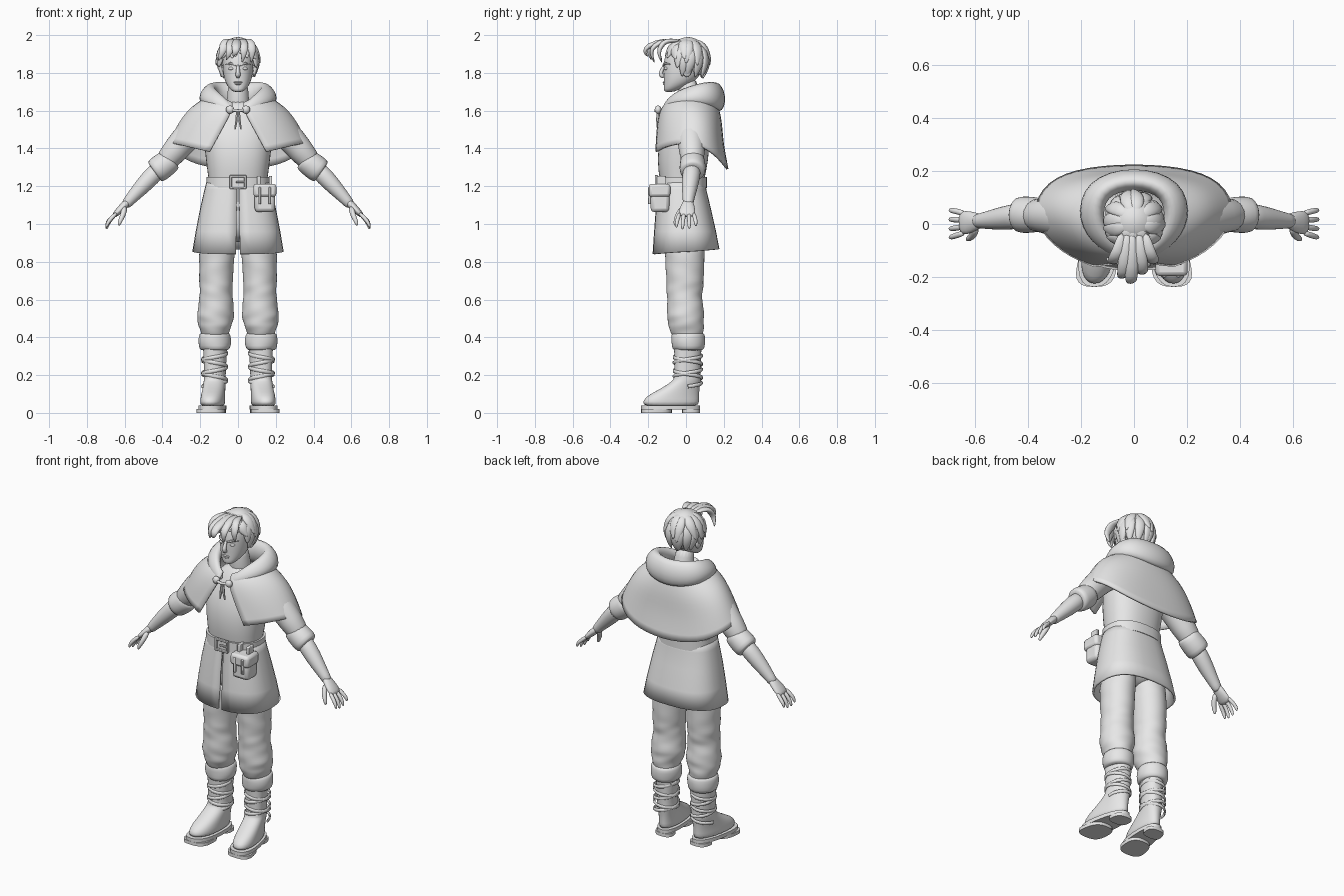
import bpy, bmesh, random
from math import sin, cos, pi, radians, copysign
from mathutils import Vector

random.seed(4)
if "Cube" in bpy.data.objects:
    bpy.data.objects.remove(bpy.data.objects["Cube"], do_unlink=True)

GREY = (0.8, 0.8, 0.8, 1)
mat = bpy.data.materials.new("plain_grey")
mat.use_nodes = True
mat.diffuse_color = GREY
next(n for n in mat.node_tree.nodes if n.type == 'BSDF_PRINCIPLED').inputs["Base Color"].default_value = GREY


def finish(name, bm, mirror=False, sub=0, thick=0, bevel=0, angle=50):
    """Turn a bmesh into a shaded object with its modifiers."""
    bmesh.ops.recalc_face_normals(bm, faces=bm.faces)
    me = bpy.data.meshes.new(name)
    bm.to_mesh(me)
    bm.free()
    me.materials.append(mat)
    ob = bpy.data.objects.new(name, me)
    bpy.context.collection.objects.link(ob)
    if sub:
        me.polygons.foreach_set("use_smooth", [True] * len(me.polygons))
    else:
        bpy.ops.object.select_all(action='DESELECT')
        bpy.context.view_layer.objects.active = ob
        ob.select_set(True)
        bpy.ops.object.shade_smooth_by_angle(angle=radians(angle))
    if mirror:
        ob.modifiers.new("mirror", 'MIRROR')
    if bevel:
        b = ob.modifiers.new("bevel", 'BEVEL')
        b.width, b.segments = bevel, 2
    if sub:
        s = ob.modifiers.new("smooth", 'SUBSURF')
        s.levels = s.render_levels = sub
        s.boundary_smooth = 'PRESERVE_CORNERS'
    if thick:
        s = ob.modifiers.new("thickness", 'SOLIDIFY')
        s.thickness, s.offset = thick, 0
    return ob


def loft(name, strips, closed=True, caps=(True, True), **kw):
    """Skin one or more strips, each a list of rings of points."""
    bm = bmesh.new()
    for rings in strips:
        rows = [[bm.verts.new(p) for p in ring] for ring in rings]
        n = len(rows[0])
        for a, b in zip(rows, rows[1:]):
            for i in range(n if closed else n - 1):
                j = (i + 1) % n
                bm.faces.new((a[i], a[j], b[j], b[i]))
        if closed and caps[0]:
            bm.faces.new(rows[0])
        if closed and caps[1]:
            bm.faces.new(rows[-1])
    return finish(name, bm, **kw)


def oval(x, y, z, rx, ry, n=20, p=2, wrinkle=0):
    """Level ring, squarer as p grows."""
    ring = []
    for i in range(n):
        a = 2 * pi * i / n
        c, s = cos(a), sin(a)
        k = 1 + wrinkle * (sin(2 * a + 55 * z) + sin(3 * a - 90 * z))
        ring.append((x + k * rx * copysign(abs(c) ** (2 / p), c),
                     y + k * ry * copysign(abs(s) ** (2 / p), s), z))
    return ring


def refine(rows, k):
    """Insert k - 1 blended rows between neighbours."""
    out = [[u + (v - u) * i / k for u, v in zip(a, b)]
           for a, b in zip(rows, rows[1:]) for i in range(k)]
    return out + [rows[-1]]


def tube(path, sizes, n=10, ref=(0, 1, 0)):
    """Rings along a path; sizes are (half width along ref, half depth)."""
    pts = [Vector(p) for p in path]
    rings = []
    for i, p in enumerate(pts):
        t = (pts[min(i + 1, len(pts) - 1)] - pts[max(i - 1, 0)]).normalized()
        u = Vector(ref)
        u = (u - t * u.dot(t)).normalized()
        v = t.cross(u)
        w, d = sizes[i] if isinstance(sizes[i], tuple) else (sizes[i], sizes[i])
        rings.append([p + u * w * cos(2 * pi * k / n) + v * d * sin(2 * pi * k / n) for k in range(n)])
    return rings


def boxes(name, items, **kw):
    bm = bmesh.new()
    for centre, size in items:
        for v in bmesh.ops.create_cube(bm, size=1)["verts"]:
            v.co = Vector(centre) + v.co * Vector(size)
    return finish(name, bm, **kw)


def balls(name, items, **kw):
    bm = bmesh.new()
    for centre, radii in items:
        for v in bmesh.ops.create_uvsphere(bm, u_segments=16, v_segments=10, radius=1)["verts"]:
            v.co = Vector(centre) + v.co * Vector(radii)
    return finish(name, bm, **kw)


# Trousers, loose and creased
legs = refine([(.1, -.005, .95, .095, .1), (.112, -.007, .85, .095, .107), (.116, -.005, .7, .09, .1),
               (.116, -.008, .62, .088, .094), (.118, -.002, .52, .1, .099),
               (.122, 0, .46, .088, .096), (.122, .01, .4, .068, .078)], 4)
loft("trousers", [[oval(*r, wrinkle=.018) for r in legs]], mirror=True, sub=1)

# Boots: shaft flowing into a foot that turns outward
def foot_ring(front, back, z, rx, p=2.2):
    ring = oval(.122, (front + back) / 2, z, rx, (back - front) / 2, n=24, p=p)
    return [(.122 + (x - .122) * (1 - (y + .08) * .9) - y * .12, y, z) for x, y, z in ring]

shaft = refine([(-.07, .078, .17, .063), (-.062, .077, .2, .061), (-.062, .08, .3, .066), (-.066, .085, .38, .07)], 3)
foot = [(-.228, .068, .03, .062), (-.23, .07, .06, .063), (-.21, .07, .09, .062), (-.13, .072, .13, .061)]
loft("boots", [[foot_ring(*r) for r in foot + shaft]], mirror=True, sub=1)
loft("boot_soles", [[foot_ring(-.238, .075, z, .07, 2.5) for z in (.018, .04)],
                    [foot_ring(-.238, -.075, z, .07, 2.8) for z in (0, .02)],
                    [foot_ring(-.02, .075, z, .062, 2.8) for z in (0, .02)]], mirror=True)
cuff = [(.33, .066), (.335, .082), (.375, .088), (.41, .086), (.425, .078), (.418, .062)]
loft("boot_cuffs", [[oval(.123, .012, z, r, r + .004, wrinkle=.02) for z, r in cuff]], mirror=True, sub=1)

# Boot laces wound in both directions
def lace(turn, phase):
    path = []
    for i in range(41):
        a, z = turn * (phase + i / 40 * 5 * pi), .14 + .18 * i / 40
        path.append((.124 + .066 * cos(a), .01 + .075 * sin(a), z))
    return tube(path, [(.01, .006)] * len(path), n=6, ref=(0, 0, 1))

loft("boot_laces", [lace(1, 0), lace(-1, .6)], mirror=True)

# Torso and tunic skirt with a front slit
torso = [(.9, -.01, .16, .095), (1.05, -.02, .155, .1), (1.2, -.022, .15, .11), (1.28, -.02, .165, .13),
         (1.4, -.013, .178, .14), (1.5, 0, .19, .125), (1.6, .02, .13, .095), (1.66, .02, .06, .06)]
loft("tunic_body", [[oval(0, y, z, rx, ry, p=2.3) for z, y, rx, ry in torso]], sub=1)

def skirt_ring(z, y, rx, ry, gap):
    ring = []
    for i in range(33):
        a = -pi / 2 + gap + (2 * pi - 2 * gap) * i / 32
        c, s = cos(a), sin(a)
        ring.append((rx * copysign(abs(c) ** .8, c), y + ry * copysign(abs(s) ** .8, s),
                     z + (.013 * s if z < .9 else 0)))
    return ring

skirt = [(1.235, -.02, .158, .117, .01), (1.18, -.02, .172, .122, .012), (1.08, -.014, .195, .14, .015),
         (.96, -.005, .218, .158, .018), (.853, 0, .236, .171, .022)]
loft("tunic_skirt", [[skirt_ring(*r) for r in skirt]], closed=False, thick=.012)

# Belt, buckle and pouch
band = [(1.19, .155), (1.19, .168), (1.25, .168), (1.25, .155)]
loft("belt", [[oval(0, -.02, z, r, r - .037, n=32, p=2.4) for z, r in band]], caps=(False, False))
boxes("buckle", [((s * .038, -.157, 1.222), (.012, .016, .075)) for s in (-1, 1)]
      + [((0, -.157, 1.222 + s * .031), (.076, .016, .012)) for s in (-1, 1)]
      + [((.012, -.16, 1.222), (.045, .01, .01))], bevel=.003)
boxes("pouch", [((.142, -.137, 1.125), (.108, .1, .125))], bevel=.02)
boxes("pouch_flap", [((.142, -.14, 1.178), (.122, .114, .07))], bevel=.016)
boxes("pouch_straps", [((x, -.195, 1.15), (.014, .014, .09)) for x in (.115, .168)]
      + [((x, -.13, 1.225), (.018, .05, .06)) for x in (.11, .172)], bevel=.004)

# Arms: sleeve, rolled cuff, forearm
loft("sleeves", [tube([(.15, .02, 1.55), (.25, .025, 1.49), (.33, .032, 1.39), (.41, .035, 1.3)],
                      [.075, .08, .072, .058], n=14)], mirror=True, sub=1)
loft("sleeve_cuffs", [tube([(.35, .035, 1.345), (.353, .035, 1.342), (.4, .035, 1.306), (.44, .035, 1.276), (.443, .035, 1.274)],
                           [.054, .066, .071, .07, .05], n=16)], mirror=True, sub=1)
loft("forearms", [tube([(.4, .035, 1.31), (.46, .027, 1.25), (.52, .018, 1.185), (.58, .012, 1.12), (.6, .01, 1.095)],
                       [.048, .05, .042, .029, .028], n=14)], mirror=True, sub=1)

# Hands with four fingers and a thumb
fingers = [tube([(.64, y, 1.06), (.672, y * 1.25 - .002, 1.03), (.692, y * 1.4 - .004, 1 - drop), (.697, y * 1.4 - .004, .975 - drop)],
                [.012, .012, .011, .006], n=8) for y, drop in ((.04, -.012), (.015, .003), (-.01, .005), (-.033, -.005))]
thumb = tube([(.598, -.01, 1.095), (.607, -.042, 1.05), (.625, -.056, 1.015), (.632, -.058, .99)],
             [.018, .016, .013, .007], n=8, ref=(1, 0, 0))
palm = tube([(.575, .012, 1.125), (.6, .01, 1.1), (.63, .005, 1.07), (.662, .004, 1.038)],
            [(.026, .022), (.036, .022), (.047, .02), (.046, .013)], n=12)
loft("hands", fingers + [thumb, palm], mirror=True, sub=1)

# Cape: rows from neck to hem, each from the front edge round to the back
cape = [[(.03, -.1, 1.64), (.09, -.07, 1.67), (.13, 0, 1.69), (.12, .08, 1.69), (.07, .13, 1.69), (0, .15, 1.69)],
        [(.03, -.138, 1.6), (.14, -.115, 1.63), (.262, .005, 1.63), (.25, .12, 1.6), (.14, .18, 1.57), (0, .188, 1.56)],
        [(.085, -.15, 1.5), (.21, -.125, 1.52), (.33, .01, 1.535), (.315, .13, 1.5), (.19, .185, 1.45), (0, .19, 1.44)],
        [(.15, -.157, 1.382), (.27, -.11, 1.41), (.385, .01, 1.438), (.355, .135, 1.39), (.235, .205, 1.31), (0, .226, 1.28)]]
loft("cape", [cape], closed=False, mirror=True, sub=2, thick=.012)

# Lowered hood: sections (inside, rim, outside, underside) from front to back
hood = [[(.01, -.09, 1.6), (.015, -.12, 1.625), (.03, -.148, 1.6), (.03, -.125, 1.575)],
        [(.065, -.06, 1.65), (.085, -.09, 1.7), (.15, -.105, 1.645), (.13, -.085, 1.6)],
        [(.1, .01, 1.67), (.14, .005, 1.755), (.24, .01, 1.685), (.2, .02, 1.61)],
        [(.09, .09, 1.67), (.135, .13, 1.795), (.205, .175, 1.7), (.17, .17, 1.59)],
        [(0, .11, 1.66), (0, .17, 1.785), (0, .25, 1.66), (0, .19, 1.55)]]
loft("hood", [hood], caps=(True, False), mirror=True, sub=2)

# Clasp and hanging tie
balls("clasp", [((s * .042, -.148, 1.605), (.022, .018, .022)) for s in (-1, 1)])
loft("clasp_tie", [tube([(-.05, -.152, 1.605), (0, -.16, 1.6), (.05, -.152, 1.605)], [.008] * 3, n=8, ref=(0, 0, 1))]
     + [tube([(s * .004, -.15, 1.6), (s * .008, -.15, 1.55), (s * .016, -.15, 1.5)], [.006, .008, .004], n=6) for s in (-1, 1)])

# Head and neck
skull = [(1.698, -.09, .022, .024), (1.712, -.078, .043, .041), (1.75, -.035, .07, .082), (1.8, -.018, .08, .102),
         (1.86, -.01, .084, .11), (1.92, -.005, .08, .1), (1.96, 0, .05, .065)]
loft("head", [[oval(0, y, z, rx, ry, p=2.2) for z, y, rx, ry in skull]], sub=1)
loft("neck", [tube([(0, .03, 1.58), (0, .022, 1.66), (0, .005, 1.78)], [.075, .056, .055], n=16)], sub=1)
loft("nose", [tube([(0, -.112, 1.845), (0, -.125, 1.82), (0, -.14, 1.79), (0, -.112, 1.775)],
                   [.007, .01, .016, .012], n=8, ref=(1, 0, 0))], sub=1)
loft("brows", [tube([(.012, -.12, 1.838), (.04, -.113, 1.85), (.066, -.085, 1.845)], [.006, .008, .003], n=6)], mirror=True)
balls("eyes", [((.035, -.104, 1.823), (.016, .012, .009))], mirror=True)
balls("ears", [((.086, .005, 1.81), (.012, .024, .032))], mirror=True)
balls("lips", [((0, -.114, 1.75), (.024, .01, .005)), ((0, -.113, 1.741), (.018, .01, .005))])

# Hair: cap, layered locks and a swept fringe
CENTRE, SIZE = Vector((0, .01, 1.872)), Vector((.105, .108, .118))

def on_scalp(a, e, k=1.0):
    return CENTRE + SIZE * k * Vector((sin(a) * cos(e), -cos(a) * cos(e), sin(e)))

bm = bmesh.new()
for v in bmesh.ops.create_uvsphere(bm, u_segments=24, v_segments=16, radius=1)["verts"]:
    v.co = CENTRE + v.co * SIZE
bmesh.ops.delete(bm, geom=[v for v in bm.verts if v.co.z < 1.9 - (v.co.y + .12) * .65], context='VERTS')
finish("hair_cap", bm, sub=1)

locks = []
for layer, (top, low, count) in enumerate(((75, -10, 11), (50, -48, 15))):
    for i in range(count):
        a = 2 * pi * (i + .5 * layer) / count + random.uniform(-.1, .1)
        front = max(0, cos(a))
        end = radians(low + front * (20 if layer == 0 else 62) + random.uniform(-6, 6))
        start, twist = radians(top), random.uniform(-.4, .4)
        path = [on_scalp(a + twist * t * t, start + (end - start) * t, k)
                for t, k in ((0, .9), (.3, 1), (.6, 1.02), (.85, 1.03), (1, 1.14))]
        across = (cos(a), sin(a), 0)
        locks.append(tube(path, [(.012, .006), (.03, .014), (.032, .016), (.02, .012), (.003, .003)], n=8, ref=across))
loft("hair_locks", locks, sub=1)

fringe = []
for x, reach, tip in ((-.075, .15, 1.86), (-.04, .205, 1.865), (-.01, .225, 1.885), (.03, .19, 1.85), (.07, .15, 1.85)):
    path = [(x * .6, -.03, 1.97), (x * .8, -.11, 1.972), (x, -reach + .02, 1.945),
            (x * 1.1, -reach, 1.91), (x * 1.2 - .015, -reach + .025, tip)]
    fringe.append(tube(path, [(.015, .008), (.028, .016), (.028, .017), (.02, .012), (.003, .003)], n=8, ref=(1, 0, 0)))
loft("hair_fringe", fringe, sub=1)
